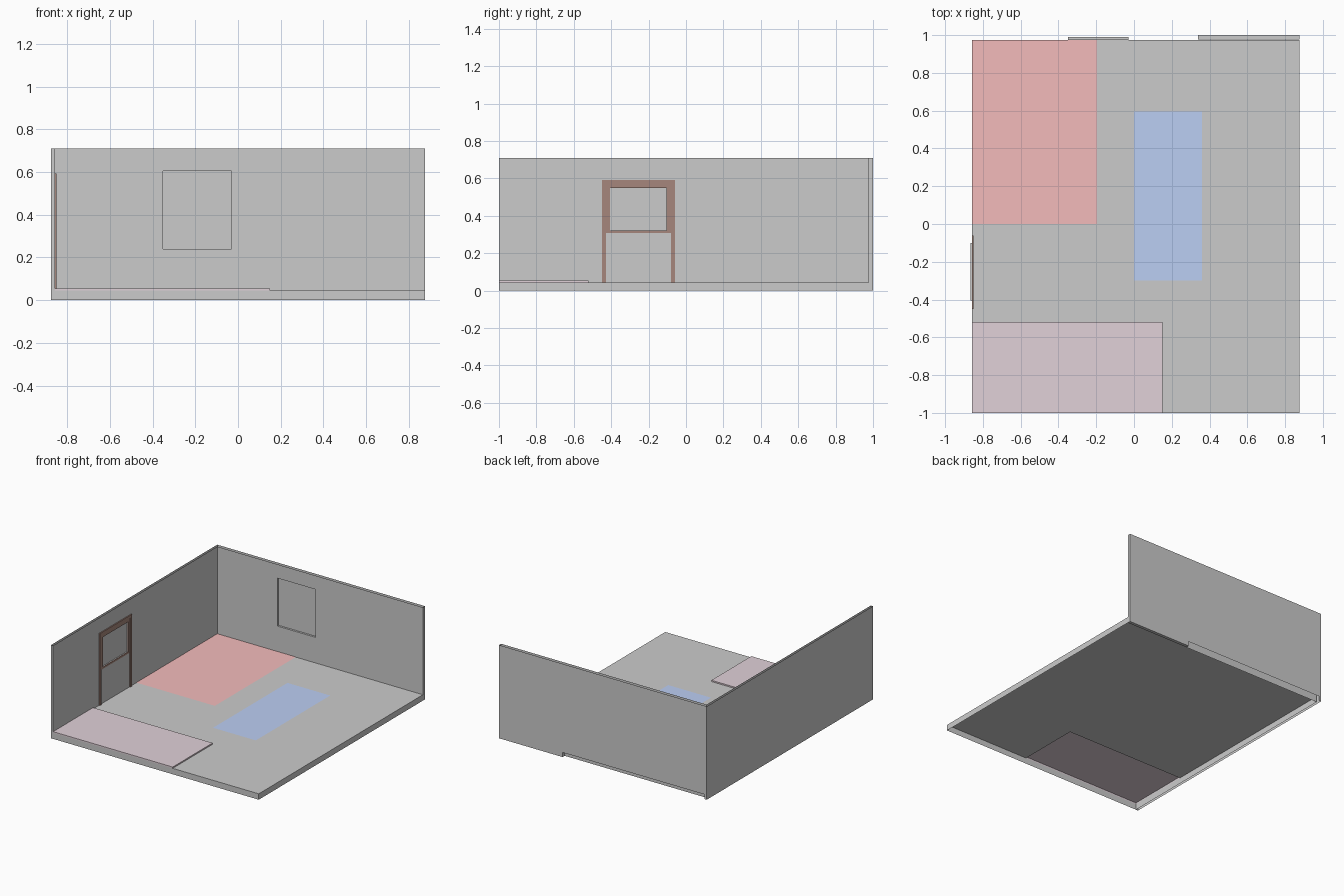
import bpy, bmesh
from mathutils import Vector

if "Cube" in bpy.data.objects:
    bpy.data.objects.remove(bpy.data.objects["Cube"])

mats = {}


def finish(name, bm, colour=None):
    me = bpy.data.meshes.new(name)
    bm.to_mesh(me)
    bm.free()
    ob = bpy.data.objects.new(name, me)
    bpy.context.collection.objects.link(ob)
    if colour:
        if colour not in mats:
            mats[colour] = bpy.data.materials.new(name + "_colour")
            mats[colour].diffuse_color = (*colour, 1)
        me.materials.append(mats[colour])
    return ob


def add_box(bm, lo, hi, open_sides=()):
    lo, hi = Vector(lo), Vector(hi)
    verts = bmesh.ops.create_cube(bm, size=1)["verts"]
    for v in verts:
        v.co = Vector(hi[i] if v.co[i] > 0 else lo[i] for i in range(3))
    faces = {f for v in verts for f in v.link_faces}
    for f in faces:
        f.normal_update()
    gone = [f for f in faces if any(f.normal.dot(Vector(d)) > 0.9 for d in open_sides)]
    bmesh.ops.delete(bm, geom=gone, context="FACES")


def boxes(name, spans, colour=None, open_sides=(), inside_out=False):
    bm = bmesh.new()
    for lo, hi in spans:
        add_box(bm, lo, hi, open_sides)
    if inside_out:
        bmesh.ops.reverse_faces(bm, faces=bm.faces[:])
    return finish(name, bm, colour)


def sheet(name, place, us, vs, holes=((1, 1),), colour=None):
    """Grid of flat panels, leaving out the cells listed in holes."""
    bm = bmesh.new()
    grid = [[bm.verts.new(place(u, v)) for v in vs] for u in us]
    for i in range(len(us) - 1):
        for j in range(len(vs) - 1):
            if (i, j) not in holes:
                bm.faces.new((grid[i][j], grid[i + 1][j], grid[i + 1][j + 1], grid[i][j + 1]))
    return finish(name, bm, colour)


RED, BLUE, PINK = (0.9, 0.5, 0.5), (0.5, 0.62, 0.9), (0.75, 0.64, 0.69)
BROWN, PALE = (0.38, 0.24, 0.2), (0.9, 0.9, 0.9)
XL, XI, XR = -0.875, -0.857, 0.875      # outer left, inner left, right
YI, FLOOR, TOP = 0.975, 0.045, 0.71     # inner back wall, floor and wall heights
UP, DOWN = (0, 0, 1), (0, 0, -1)

# Floor: hollow underneath, with a gap filled by the raised mat
sheet("floor_top", lambda x, y: (x, y, FLOOR), (XI, 0.15, XR), (-1, -0.52, YI), ((0, 0),))
boxes("floor_rim", [((XI, -1, 0), (XR, YI, FLOOR))], None, (UP, DOWN, (-1, 0, 0)))
boxes("entry_mat", [((XI, -1, FLOOR), (0.15, -0.52, 0.055))], PINK, (DOWN,))

# Coloured floor areas
for name, x0, x1, y0, y1, col in (("red_rug", XI, -0.195, 0, YI, RED),
                                  ("blue_rug", 0, 0.36, -0.3, 0.595, BLUE)):
    sheet(name, lambda x, y: (x, y, FLOOR + 0.0015), (x0, x1), (y0, y1), (), col)

# Hollow walls, open along the top
boxes("left_wall_shell", [((XL, -1, 0), (XI, 1, TOP))], None, (UP, DOWN, (1, 0, 0)))
sheet("left_wall_inner", lambda y, z: (XI, y, z),
      (-1, -0.405, -0.1, YI), (0, 0.32, 0.55, TOP))
boxes("back_wall_shell", [((XI, YI, 0.035), (XR, 1, TOP))], None, (UP, DOWN, (0, -1, 0), (-1, 0, 0)))
sheet("back_wall_inner", lambda x, z: (x, YI, z),
      (XI, -0.35, -0.03, XR), (0.035, 0.24, 0.605, TOP))
boxes("back_wall_footing", [((0.34, YI + 0.002, 0), (XR, 1, 0.035))])

# Recessed panes
boxes("back_window", [((-0.35, YI, 0.24), (-0.03, 0.99, 0.605))], PALE, ((0, -1, 0),), True)
boxes("door_window", [((-0.865, -0.405, 0.32), (XI, -0.1, 0.55))], PALE, ((1, 0, 0),), True)


# Door surround and window frame: four or three rails around an opening
def frame(name, y0, y1, z0, z1, side, top, bottom, x1):
    spans = [((XI, y0, z0), (x1, y0 + side, z1)),
             ((XI, y1 - side, z0), (x1, y1, z1)),
             ((XI, y0 + side, z1 - top), (x1, y1 - side, z1))]
    if bottom:
        spans.append(((XI, y0 + side, z0), (x1, y1 - side, z0 + bottom)))
    boxes(name, spans, BROWN)


frame("door_surround", -0.45, -0.06, FLOOR, 0.593, 0.021, 0.02, 0, -0.849)
frame("door_window_frame", -0.429, -0.081, 0.308, 0.573, 0.022, 0.023, 0.014, -0.852)

for m in bpy.data.materials:
    if m.users and not m.is_grease_pencil:
        m.use_nodes = True
        m.node_tree.nodes["Principled BSDF"].inputs["Base Color"].default_value = m.diffuse_color
